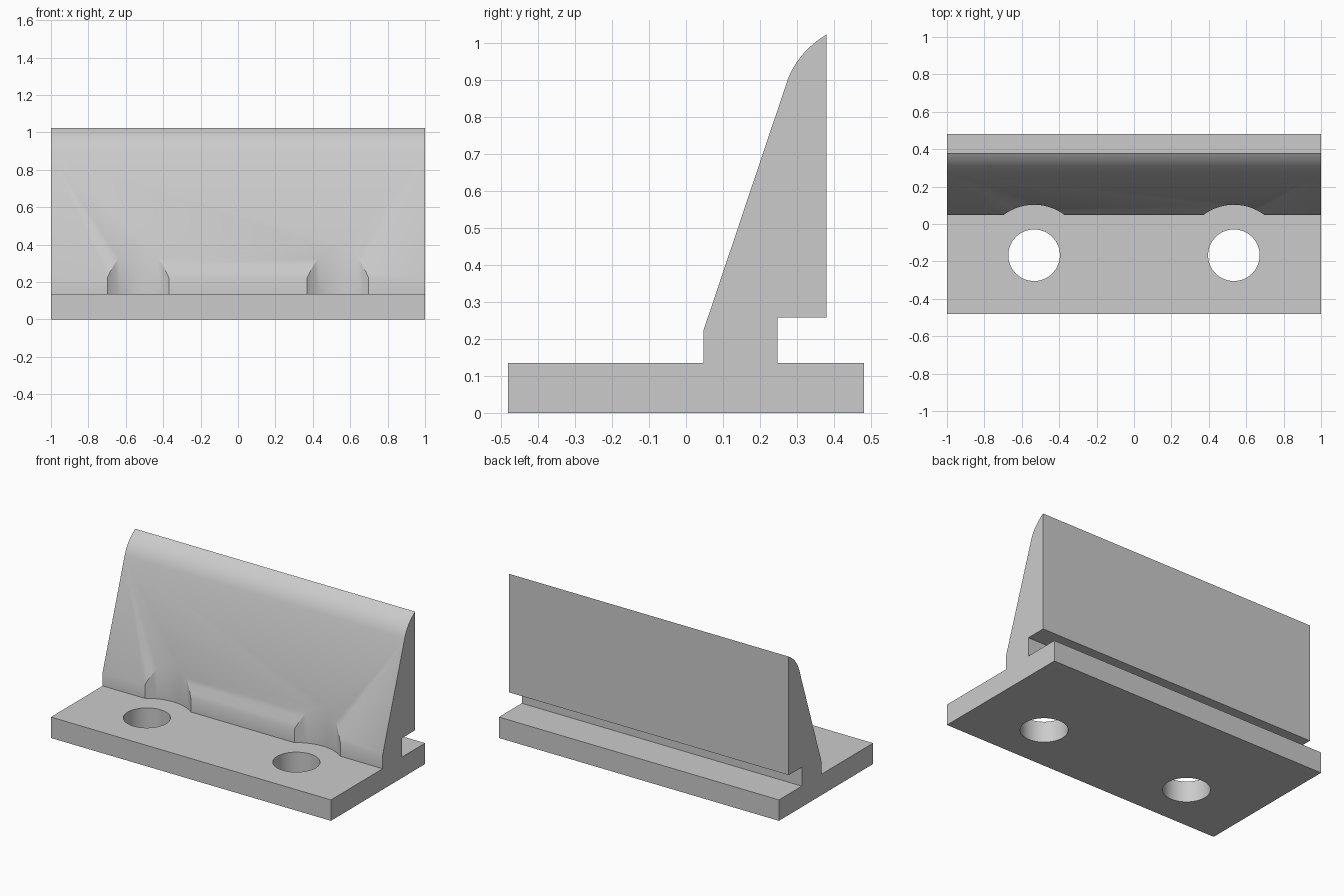
import bpy, bmesh, math
from mathutils import Vector

if "Cube" in bpy.data.objects:
    bpy.data.objects.remove(bpy.data.objects["Cube"], do_unlink=True)

GREY = (0.6, 0.6, 0.6, 1)
mat = bpy.data.materials.new("plain grey")
mat.use_nodes = True
mat.diffuse_color = GREY
mat.node_tree.nodes["Principled BSDF"].inputs["Base Color"].default_value = GREY


def mesh_object(name, bm):
    bmesh.ops.recalc_face_normals(bm, faces=bm.faces)
    mesh = bpy.data.meshes.new(name)
    bm.to_mesh(mesh)
    bm.free()
    mesh.materials.append(mat)
    obj = bpy.data.objects.new(name, mesh)
    bpy.context.collection.objects.link(obj)
    return obj


def cylinder(name, x, y, radius, bottom, top):
    bm = bmesh.new()
    bmesh.ops.create_cone(bm, cap_ends=True, segments=64, radius1=radius,
                          radius2=radius, depth=top - bottom)
    bmesh.ops.translate(bm, verts=bm.verts, vec=(x, y, (top + bottom) / 2))
    return mesh_object(name, bm)


# Rounded nose at the top of the sloping face
start, bend, end = Vector((0.268, 0.88)), Vector((0.294, 0.97)), Vector((0.38, 1.022))
nose = []
for i in range(13):
    t = i / 12
    nose.append(tuple(start * (1 - t) ** 2 + bend * 2 * t * (1 - t) + end * t * t))

# Cross-section: flat foot, narrow neck, and fence with a groove behind
profile = [(-0.48, 0), (-0.48, 0.135), (0.047, 0.135), (0.047, 0.222)]
profile += nose
profile += [(0.38, 0.257), (0.247, 0.257), (0.247, 0.135), (0.48, 0.135), (0.48, 0)]

bm = bmesh.new()
section = bm.faces.new([bm.verts.new((-1, y, z)) for y, z in profile])
extruded = bmesh.ops.extrude_face_region(bm, geom=[section])["geom"]
bmesh.ops.translate(bm, vec=(2, 0, 0),
                    verts=[v for v in extruded if isinstance(v, bmesh.types.BMVert)])
# recreate the end cap if the extrusion consumed it
bmesh.ops.holes_fill(bm, edges=[e for e in bm.edges if e.is_boundary])
bracket = mesh_object("fence_bracket", bm)

# Bolt holes through the foot, with tool clearance scooped from the fence
cutters = []
for side, x in (("right", -0.534), ("left", 0.534)):
    cutters.append(cylinder(side + "_bolt_hole_cutter", x, -0.167, 0.138, -0.1, 0.3))
    cutters.append(cylinder(side + "_clearance_cutter", x, -0.167, 0.27, 0.135, 0.8))

bpy.context.view_layer.objects.active = bracket
bracket.select_set(True)
for cutter in cutters:
    mod = bracket.modifiers.new(cutter.name, "BOOLEAN")
    mod.operation = "DIFFERENCE"
    mod.solver = "EXACT"
    mod.object = cutter
    bpy.ops.object.modifier_apply(modifier=mod.name)
for cutter in cutters:
    bpy.data.objects.remove(cutter, do_unlink=True)

bpy.ops.object.select_all(action="DESELECT")
bracket.select_set(True)
bpy.ops.object.shade_smooth_by_angle(angle=math.radians(30))
